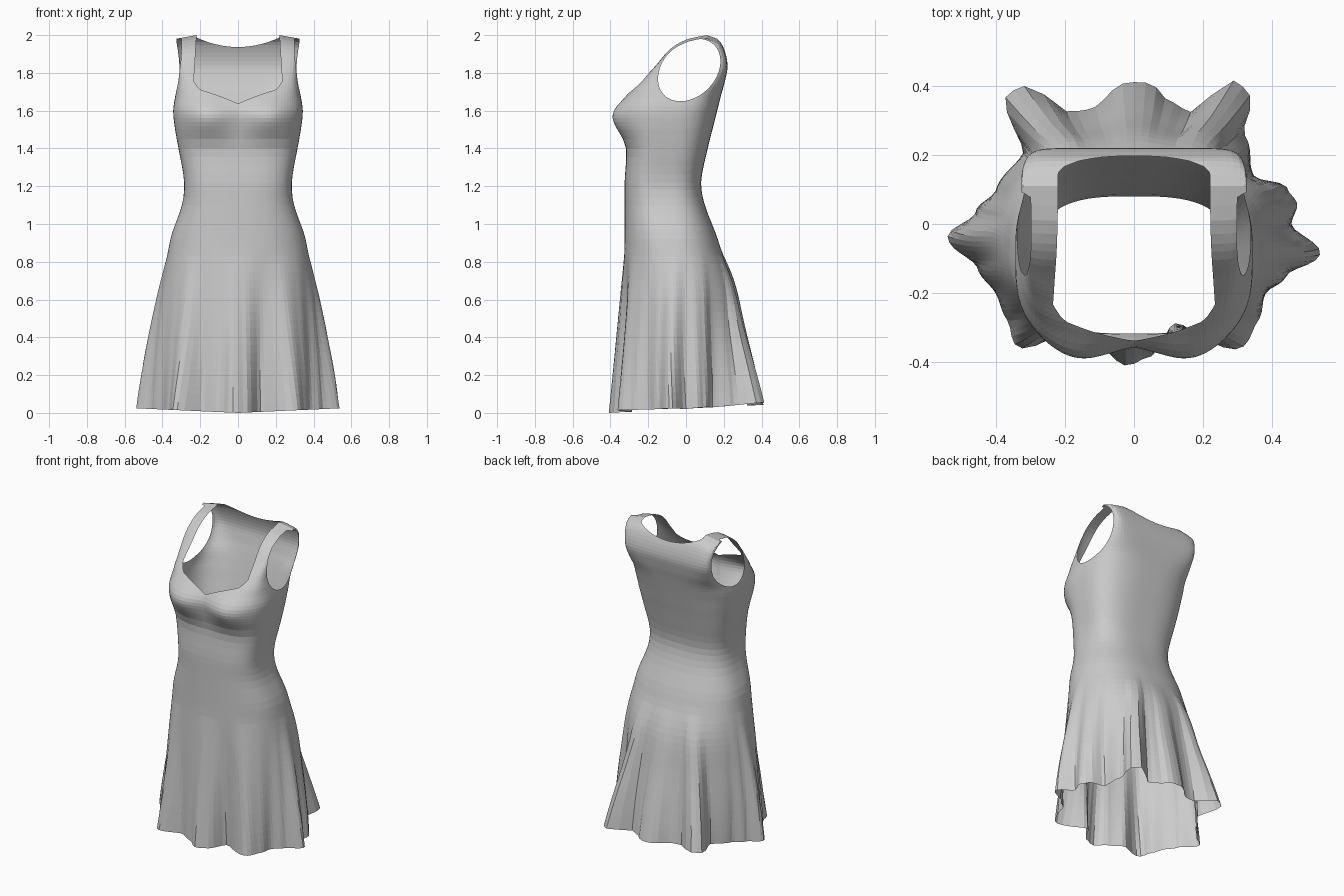
import bpy
import bmesh
from math import atan2, cos, sin, pi, sqrt, exp, degrees

default_cube = bpy.data.objects.get("Cube")
if default_cube:
    bpy.data.objects.remove(default_cube, do_unlink=True)

COLUMNS = 128

# Body outline: height, half width, front y, back y, squareness
PROFILE = [
    (0.0, 0.45, -0.33, 0.27, 2.2),
    (0.45, 0.41, -0.33, 0.24, 2.2),
    (0.7, 0.387, -0.328, 0.228, 2.3),
    (0.92, 0.358, -0.325, 0.168, 2.4),
    (1.1, 0.297, -0.325, 0.1, 2.7),
    (1.22, 0.285, -0.325, 0.08, 3),
    (1.4, 0.315, -0.316, 0.115, 3),
    (1.5, 0.333, -0.336, 0.14, 3),
    (1.6, 0.343, -0.346, 0.165, 3.1),
    (1.69, 0.33, -0.3, 0.188, 3.8),
    (1.76, 0.318, -0.235, 0.207, 6),
    (1.84, 0.314, -0.16, 0.22, 10),
    (1.93, 0.32, -0.08, 0.2, 12),
    (1.98, 0.325, 0.01, 0.165, 12),
    (2.0, 0.325, 0.11, 0.11, 12),
]

# Hem folds: angle in degrees, distance from the centre
FOLDS = [
    (0, 0.455), (7, 0.475), (13, 0.455), (22, 0.37), (39, 0.41), (48, 0.5),
    (54, 0.51), (64, 0.36), (74, 0.37), (84, 0.41), (92, 0.41), (110, 0.355),
    (119, 0.367), (129, 0.51), (134, 0.525), (148, 0.38), (166, 0.41),
    (176, 0.46), (184, 0.54), (196, 0.47), (207, 0.447), (217, 0.46),
    (226, 0.49), (240, 0.36), (255, 0.37), (267, 0.41), (275, 0.39),
    (292, 0.31), (312, 0.475), (322, 0.455), (332, 0.43), (341, 0.465),
    (351, 0.545), (360, 0.455),
]


def clamp(value):
    return max(0.0, min(1.0, value))


def hem_radius(angle):
    """Ease between neighbouring fold crests and valleys."""
    for (a, ra), (b, rb) in zip(FOLDS, FOLDS[1:]):
        if a <= angle <= b:
            ease = (1 - cos(pi * (angle - a) / (b - a))) / 2
            return ra + (rb - ra) * ease
    return FOLDS[0][1]


def surface_point(row, angle):
    """One point of the cloth at a profile row and an angle around the body."""
    z, width, front, back, power = row
    c, s = cos(angle), sin(angle)
    scale = (abs(c) ** power + abs(s) ** power) ** (-1 / power)
    x = width * c * scale
    y = (front + back) / 2 + (back - front) / 2 * s * scale
    # Bust
    if s < 0:
        across = exp(-((abs(x) - 0.17) / 0.13) ** 2)
        y -= 0.05 * across * exp(-((z - 1.56) / 0.1) ** 2)
    # Skirt folds grow towards the hem
    t = clamp((0.85 - z) / 0.85) ** 1.1
    turn = degrees(atan2(y, x)) % 360
    radius = sqrt(x * x + y * y)
    factor = 1 + t * (hem_radius(turn) / radius - 1)
    x, y = x * factor, y * factor
    # Hem rises at the sides and back, shoulders slope outwards
    z += clamp(1 - z / 0.4) * (0.04 * max(y, 0) / 0.4 + 0.045 * abs(x))
    z -= 0.018 * clamp((abs(x) - 0.22) / 0.1) * clamp((z - 1.85) / 0.12)
    return x, y, z


def armhole(p):
    """Positive inside the tilted oval armholes, on the flat sides only."""
    dy, dz = p.y - 0.017, p.z - 1.815
    along, over = (dy + dz) / sqrt(2), (dz - dy) / sqrt(2)
    oval = 1 - sqrt((along / 0.187) ** 2 + (over / 0.14) ** 2)
    return min(oval, (abs(p.x) - 0.298) * 5)


def neckline(p):
    """Positive inside the heart-shaped front and the scooped back."""
    x = abs(p.x)
    if p.y > 0.1:
        edge = 1.937 + 0.055 * (x / 0.23) ** 2
    else:
        edge = 1.637 + 0.45 * x - 0.4 * x * x + 0.03 * clamp((x - 0.19) / 0.04) ** 2
    side = 0.235 - 0.06 * (p.z - 1.74)
    return min(p.z - edge, side - x)


def cut(bm, inside):
    """Trim the cloth along the line where the rule changes sign."""
    new = []
    for edge in list(bm.edges):
        a, b = edge.verts
        fa, fb = inside(a.co), inside(b.co)
        if fa * fb < 0:
            low, high = 0.0, 1.0
            for _ in range(14):
                mid = (low + high) / 2
                if inside(a.co.lerp(b.co, mid)) * fa > 0:
                    low = mid
                else:
                    high = mid
            new.append(bmesh.utils.edge_split(edge, a, low)[1])
    bmesh.ops.connect_verts(bm, verts=new)
    kept = set(new)
    gone = [v for v in bm.verts if v not in kept and inside(v.co) > 0]
    bmesh.ops.delete(bm, geom=gone, context='VERTS')


def smooth_row(i, t):
    """Profile row between row i and the next, on a cubic with gentle slopes."""
    low, high = PROFILE[i], PROFILE[i + 1]
    before, after = PROFILE[max(i - 1, 0)], PROFILE[min(i + 2, len(PROFILE) - 1)]
    step = high[0] - low[0]
    row = [low[0] + step * t]
    for a, b, p, n in zip(low[1:], high[1:], before[1:], after[1:]):
        slope_a = (b - p) / (high[0] - before[0]) * step
        slope_b = (n - a) / (after[0] - low[0]) * step
        row.append(a + slope_a * t + (3 * (b - a) - 2 * slope_a - slope_b) * t ** 2
                   + (2 * (a - b) + slope_a + slope_b) * t ** 3)
    return row


# Rings between the profile rows
rows = []
for i, (lower, upper) in enumerate(zip(PROFILE, PROFILE[1:])):
    spacing = 0.045 if lower[0] < 1.5 else 0.02
    steps = max(2, round((upper[0] - lower[0]) / spacing))
    rows += [smooth_row(i, k / steps) for k in range(steps)]
rows.append(PROFILE[-1])

# Cloth skin
bm = bmesh.new()
rings = [[bm.verts.new(surface_point(row, 2 * pi * i / COLUMNS))
          for i in range(COLUMNS)] for row in rows]
for low, high in zip(rings, rings[1:]):
    for i in range(COLUMNS):
        j = (i + 1) % COLUMNS
        bm.faces.new((low[i], low[j], high[j], high[i]))
bmesh.ops.remove_doubles(bm, verts=bm.verts[:], dist=0.0005)
upper_faces = [f for f in bm.faces if f.calc_center_median().z > 1.5]
bmesh.ops.triangulate(bm, faces=upper_faces)

# Openings
cut(bm, neckline)
cut(bm, armhole)

# Stand on the ground
lowest = min(v.co.z for v in bm.verts)
for v in bm.verts:
    v.co.z -= lowest

mesh = bpy.data.meshes.new("dress")
bm.to_mesh(mesh)
bm.free()
dress = bpy.data.objects.new("dress", mesh)
bpy.context.scene.collection.objects.link(dress)

# Grey cloth
cloth = bpy.data.materials.new("grey_cloth")
cloth.use_nodes = True
grey = (0.6, 0.6, 0.6, 1.0)
cloth.diffuse_color = grey
cloth.node_tree.nodes["Principled BSDF"].inputs["Base Color"].default_value = grey
mesh.materials.append(cloth)
